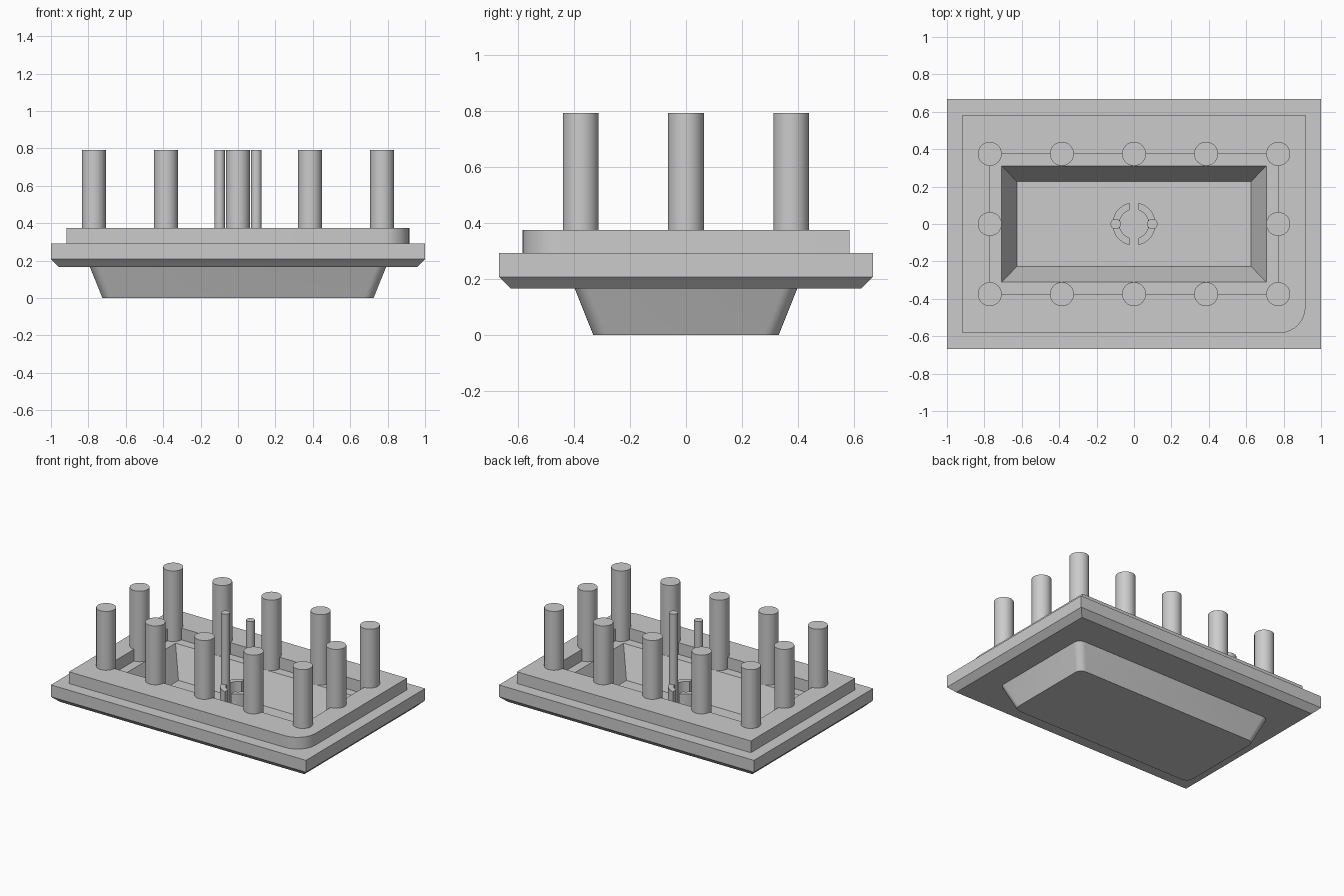
import bpy, bmesh
from math import sin, cos, pi, asin, radians

old = bpy.data.objects.get("Cube")
if old:
    bpy.data.objects.remove(old, do_unlink=True)

grey = bpy.data.materials.new("plain grey")
grey.use_nodes = True
COLOUR = (0.6, 0.6, 0.6, 1)
grey.diffuse_color = COLOUR
grey.node_tree.nodes["Principled BSDF"].inputs["Base Color"].default_value = COLOUR

FLOOR, SHELF, RIM, TOP = 0.083, 0.292, 0.375, 0.792


def finish(bm, name):
    bmesh.ops.remove_doubles(bm, verts=bm.verts, dist=0.0001)
    bmesh.ops.recalc_face_normals(bm, faces=bm.faces)
    mesh = bpy.data.meshes.new(name)
    bm.to_mesh(mesh)
    bm.free()
    mesh.materials.append(grey)
    mesh.shade_smooth()
    mesh.set_sharp_from_angle(angle=radians(25))
    obj = bpy.data.objects.new(name, mesh)
    bpy.context.collection.objects.link(obj)
    return obj


def loft(name, rings):
    """Skin closed rings of equal point count and cap both ends."""
    bm = bmesh.new()
    loops = [[bm.verts.new(p) for p in ring] for ring in rings]
    n = len(loops[0])
    for a, b in zip(loops, loops[1:]):
        for i in range(n):
            j = (i + 1) % n
            bm.faces.new((a[i], a[j], b[j], b[i]))
    bm.faces.new(loops[0][::-1])
    bm.faces.new(loops[-1])
    return finish(bm, name)


def rectangle(hx, hy, z, radii=(0, 0, 0, 0), steps=8):
    """Rectangle with one radius per corner, starting at +x +y."""
    points = []
    for k, (sx, sy) in enumerate(((1, 1), (-1, 1), (-1, -1), (1, -1))):
        r = radii[k]
        for i in range(steps + 1):
            a = pi / 2 * (k + i / steps)
            points.append((sx * (hx - r) + r * cos(a), sy * (hy - r) + r * sin(a), z))
    return points


def cylinder(name, x, y, r, z0, z1, sides=32):
    turn = [2 * pi * i / sides for i in range(sides)]
    return loft(name, [[(x + r * cos(a), y + r * sin(a), z) for a in turn] for z in (z0, z1)])


# Hollow housing, from the tray underside round to the inner floor
soft = (0.05,) * 4
keyed = (0, 0, 0, 0.14)
loft("housing", [
    rectangle(0.725, 0.33, 0, soft),
    rectangle(0.792, 0.397, 0.167, soft),
    rectangle(0.958, 0.625, 0.167),
    rectangle(1, 0.667, 0.208),
    rectangle(1, 0.667, SHELF),
    rectangle(0.917, 0.583, SHELF, keyed),
    rectangle(0.917, 0.583, RIM, keyed),
    rectangle(0.771, 0.375, RIM),
    rectangle(0.771, 0.375, SHELF),
    rectangle(0.708, 0.311, SHELF),
    rectangle(0.625, 0.226, FLOOR),
])

# Posts around the opening
for side, y in (("front", -0.375), ("back", 0.375)):
    for i in range(5):
        cylinder(f"{side}_post_{i + 1}", 0.771 * (i - 2) / 2, y, 0.064, SHELF, TOP)
for side, s in (("left", 1), ("right", -1)):
    cylinder(f"{side}_post", 0.771 * s, 0, 0.064, SHELF, TOP)

    # Centre pin and half of the split collar
    cylinder(f"{side}_centre_pin", 0.098 * s, 0, 0.028, FLOOR, TOP, 24)
    outline = []
    for r, way in ((0.115, 1), (0.078, -1)):
        end = pi / 2 - asin(0.025 / r)
        for i in range(17):
            a = way * end * (i / 8 - 1)
            outline.append((s * r * cos(a), r * sin(a)))
    loft(f"{side}_collar", [[(x, y, z) for x, y in outline] for z in (FLOOR, SHELF)])
